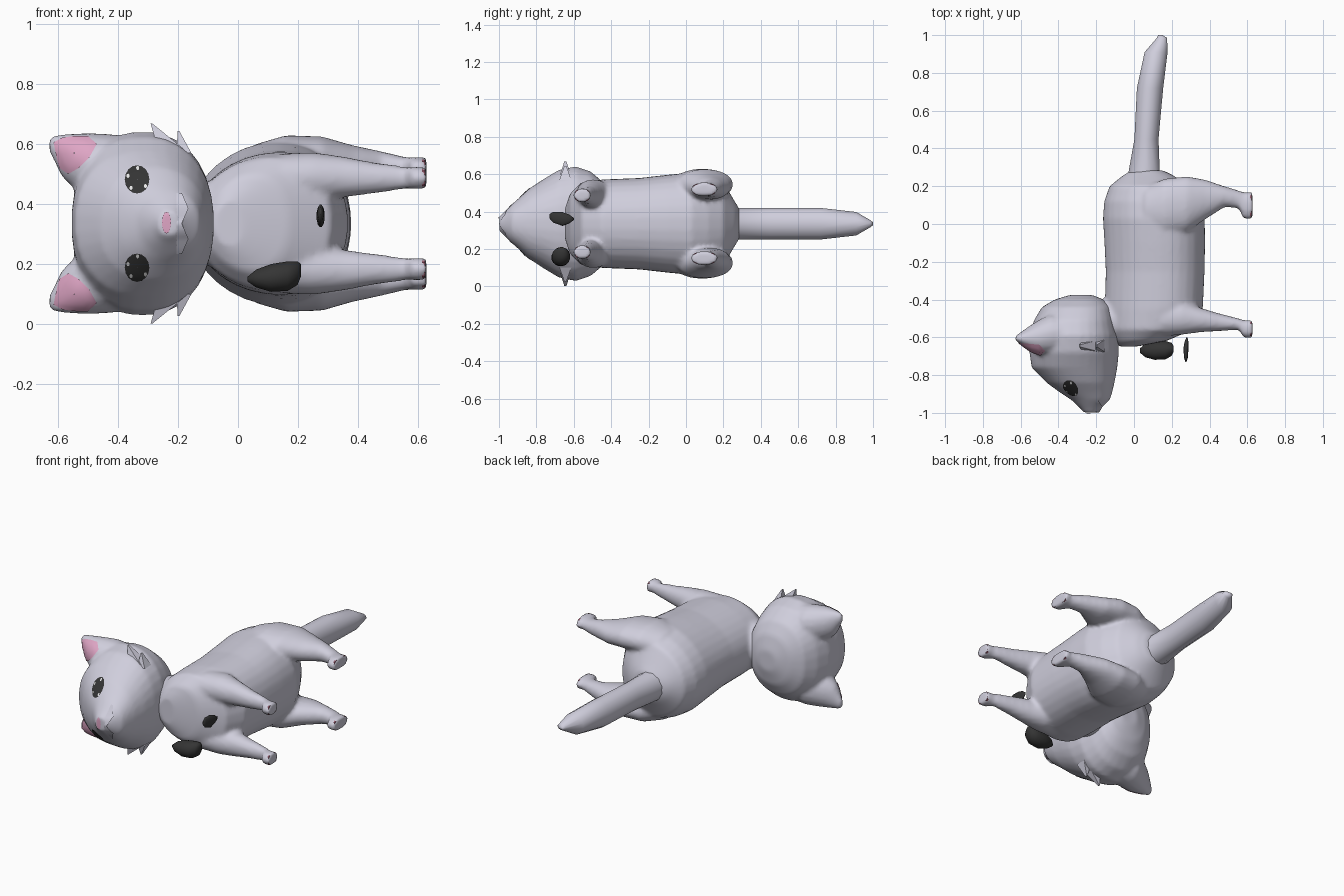
import bpy, bmesh, math
from mathutils import Vector
from mathutils.bvhtree import BVHTree

cube = bpy.data.objects.get("Cube")
if cube:
    bpy.data.objects.remove(cube, do_unlink=True)

MID = 0.335  # symmetry plane: the animal lies on its side, its own up is -x


def material(name, rgb):
    m = bpy.data.materials.new(name)
    m.use_nodes = True
    color = (*rgb, 1)
    m.diffuse_color = color
    bsdf = next(n for n in m.node_tree.nodes if n.type == 'BSDF_PRINCIPLED')
    bsdf.inputs["Base Color"].default_value = color
    bsdf.inputs["Roughness"].default_value = 0.8
    return m


FUR = material("grey fur", (0.63, 0.62, 0.72))
PINK = material("ear pink", (0.74, 0.38, 0.56))
PAD = material("paw pad mauve", (0.32, 0.11, 0.16))
BLACK = material("eye black", (0.035, 0.035, 0.035))
WHITE = material("eye shine", (0.8, 0.8, 0.8))


def loft(bm, axis, rings, n=16, power=2.0, egg=0.0):
    """Skin rings (t, c1, c2, h1, h2) along an axis, closed at both ends; egg widens one side."""
    loops = []
    for t, c1, c2, h1, h2 in rings:
        loop = []
        for i in range(n):
            a = 2 * math.pi * (i + 0.5) / n
            c, s = math.cos(a), math.sin(a)
            p = [c1 + h1 * math.copysign(abs(c) ** (2 / power), c),
                 c2 + h2 * (1 + egg * c) * math.copysign(abs(s) ** (2 / power), s)]
            p.insert("xyz".index(axis), t)
            loop.append(bm.verts.new(p))
        loops.append(loop)
    for a, b in zip(loops, loops[1:]):
        for i in range(n):
            j = (i + 1) % n
            bm.faces.new((a[i], a[j], b[j], b[i]))
    bm.faces.new(loops[0])
    bm.faces.new(loops[-1])


def finish(name, bm, mat, smooth=True, recalc=True):
    if recalc:
        bmesh.ops.recalc_face_normals(bm, faces=bm.faces)
    mesh = bpy.data.meshes.new(name)
    bm.to_mesh(mesh)
    bm.free()
    mesh.materials.append(mat)
    for p in mesh.polygons:
        p.use_smooth = smooth
    obj = bpy.data.objects.new(name, mesh)
    bpy.context.collection.objects.link(obj)
    return obj


def part(name, axis, rings, mat, n=16, power=2.0, smooth=True):
    bm = bmesh.new()
    loft(bm, axis, rings, n, power)
    return finish(name, bm, mat, smooth)


def fuse(obj, iterations):
    """Merge overlapping volumes into one soft skin."""
    remesh = obj.modifiers.new("fuse", 'REMESH')
    remesh.mode = 'VOXEL'
    remesh.voxel_size = 0.012
    remesh.use_smooth_shade = True
    soften = obj.modifiers.new("soften", 'SMOOTH')
    soften.factor = 0.5
    soften.iterations = iterations


def sided(rings, side):
    """Turn sideways offsets from the symmetry plane into world z."""
    return [(t, y, MID + side * off, hy, hz) for t, y, off, hy, hz in rings]


# Torso, neck and four legs, fused into one skin
TORSO = [(-0.648, -0.03, MID, 0.05, 0.08), (-0.62, 0.03, MID, 0.14, 0.16),
         (-0.56, 0.08, MID, 0.23, 0.22), (-0.45, 0.105, MID, 0.26, 0.235),
         (-0.25, 0.112, MID, 0.262, 0.243), (-0.1, 0.11, MID, 0.267, 0.26),
         (0.03, 0.105, MID, 0.27, 0.272), (0.12, 0.09, MID, 0.248, 0.255),
         (0.2, 0.08, MID, 0.21, 0.222), (0.26, 0.075, MID, 0.13, 0.12),
         (0.285, 0.07, MID, 0.08, 0.08)]
NECK = [(-0.25, -0.52, MID, 0.11, 0.11), (-0.12, -0.515, MID, 0.12, 0.135),
        (0.05, -0.47, MID, 0.15, 0.18)]
HIND = [(0.0, 0.07, 0.16, 0.07, 0.05), (0.06, 0.075, 0.19, 0.12, 0.075),
        (0.16, 0.085, 0.21, 0.155, 0.084), (0.28, 0.105, 0.21, 0.148, 0.08),
        (0.38, 0.13, 0.195, 0.104, 0.066), (0.48, 0.145, 0.19, 0.055, 0.05),
        (0.555, 0.13, 0.184, 0.047, 0.038), (0.58, 0.097, 0.184, 0.072, 0.037),
        (0.627, 0.097, 0.184, 0.072, 0.037)]
FRONT = [(0.05, -0.5, 0.13, 0.08, 0.07), (0.15, -0.5, 0.148, 0.095, 0.085),
         (0.25, -0.495, 0.155, 0.092, 0.082), (0.35, -0.508, 0.155, 0.065, 0.068),
         (0.45, -0.52, 0.152, 0.047, 0.052), (0.555, -0.53, 0.152, 0.03, 0.038),
         (0.58, -0.555, 0.152, 0.047, 0.037), (0.627, -0.555, 0.152, 0.047, 0.037)]
bm = bmesh.new()
loft(bm, 'y', TORSO, 32, 2.1, egg=0.12)
loft(bm, 'x', NECK, 24)
for side in (1, -1):
    for leg in (HIND, FRONT):
        loft(bm, 'x', sided(leg, side), 24, 2.1)
fuse(finish("body_and_legs", bm, FUR), 6)

# Thin paw soles, each with two pads
for label, leg in (("hind", HIND), ("front", FRONT)):
    x, y, off, hy, hz = leg[-1]
    for side, word in ((1, "upper"), (-1, "lower")):
        z = MID + side * off
        for k in (-1, 1):
            cy = y + k * hy * 0.43
            part(f"{label}_{word}_pad", 'x',
                 [(0.613, cy, z, hy * 0.42, hz * 0.8), (0.622, cy, z, hy * 0.42, hz * 0.78)],
                 PAD, n=12, power=2.8, smooth=False)

# Tail
part("tail", 'y', [(0.2, 0.075, MID, 0.11, 0.1), (0.28, 0.054, MID, 0.085, 0.088),
                   (0.45, 0.066, MID, 0.066, 0.087), (0.72, 0.085, MID, 0.072, 0.087),
                   (0.91, 0.117, MID, 0.063, 0.065), (0.985, 0.148, MID, 0.028, 0.02),
                   (1.0, 0.14, MID, 0.012, 0.008)], FUR, n=12)

# Head with ears, fused
SKULL = [(-0.376, -0.28, MID, 0.06, 0.06), (-0.4, -0.29, MID, 0.13, 0.15),
         (-0.44, -0.303, MID, 0.185, 0.22), (-0.51, -0.315, MID, 0.215, 0.28),
         (-0.59, -0.318, MID, 0.236, 0.307), (-0.68, -0.317, MID, 0.237, 0.288),
         (-0.76, -0.315, MID, 0.227, 0.24), (-0.84, -0.283, MID, 0.18, 0.187),
         (-0.89, -0.255, MID, 0.14, 0.14), (-0.93, -0.23, MID, 0.103, 0.105),
         (-0.975, -0.23, MID, 0.055, 0.06), (-0.998, -0.23, MID, 0.035, 0.04)]
EAR = [(-0.34, -0.575, 0.18, 0.09, 0.11), (-0.44, -0.585, 0.188, 0.11, 0.112),
       (-0.5, -0.6, 0.198, 0.095, 0.104), (-0.55, -0.605, 0.21, 0.068, 0.09),
       (-0.585, -0.605, 0.226, 0.043, 0.072), (-0.614, -0.605, 0.252, 0.022, 0.04),
       (-0.628, -0.605, 0.262, 0.014, 0.024)]
bm = bmesh.new()
loft(bm, 'y', SKULL, 32, 2.25)
for side in (1, -1):
    loft(bm, 'x', sided(EAR, side))
head = finish("head_and_ears", bm, FUR)
fuse(head, 4)

# Cheek tufts: flat blades of fur tapering to a point
BLADES = [[(-0.225, 0.25, 0.06, 0.045), (-0.288, 0.333, 0.004, 0.008)],
          [(-0.18, 0.235, 0.035, 0.045), (-0.198, 0.308, 0.004, 0.008)]]
for side, word in ((1, "left"), (-1, "right")):
    for blade in BLADES:
        part(word + "_cheek_tuft", 'z',
             [(MID + side * off, x, -0.645, hx, hy) for x, off, hx, hy in blade],
             FUR, n=4, smooth=False)

# Face details laid on the head surface
bpy.context.view_layer.update()
surface = BVHTree.FromObject(head, bpy.context.evaluated_depsgraph_get())


def on_face(x, z, lift):
    hit = surface.ray_cast(Vector((x, -2, z)), Vector((0, 1, 0)))[0]
    if hit is None:
        hit = surface.find_nearest(Vector((x, -0.62, z)))[0]
    return (hit.x, hit.y - lift, hit.z)


def face_patch(name, grid, mat, lift, rise=0.0, closed=True):
    """Patch from rows of (x, z) points dropped onto the face; each row may rise further."""
    bm = bmesh.new()
    rows = [[bm.verts.new(on_face(x, z, lift + rise * k)) for x, z in row]
            for k, row in enumerate(grid)]
    count = len(rows[0])
    for a, b in zip(rows, rows[1:]):
        for i in range(count if closed else count - 1):
            j = (i + 1) % count
            bm.faces.new((a[i], a[j], b[j], b[i]))
    bm.normal_update()
    if sum(f.normal.y for f in bm.faces) > 0:
        bmesh.ops.reverse_faces(bm, faces=bm.faces)
    finish(name, bm, mat, recalc=False)


def spread(outline, x, z):
    """Shrink an outline towards a centre in even steps."""
    return [[(x + k * (px - x), z + k * (pz - z)) for px, pz in outline]
            for k in (1, 0.8, 0.6, 0.4, 0.2, 0.02)]


def face_spot(name, x, z, rx, rz, mat, lift):
    turns = [2 * math.pi * i / 16 for i in range(16)]
    outline = [(x + rx * math.cos(a), z + rz * math.sin(a)) for a in turns]
    face_patch(name, spread(outline, x, z), mat, lift)


INNER_EAR = [(-0.614, 0.27), (-0.585, 0.286), (-0.54, 0.292), (-0.5, 0.292), (-0.47, 0.265),
             (-0.495, 0.22), (-0.53, 0.185), (-0.565, 0.165), (-0.595, 0.185), (-0.606, 0.23)]
for side, word in ((1, "left"), (-1, "right")):
    z = MID + side * 0.147
    face_spot(word + "_eye", -0.336, z, 0.041, 0.047, BLACK, 0.005)
    for dx, dz in ((-0.03, 0.012), (-0.02, -0.028), (0.002, 0.038), (0.028, -0.022)):
        face_spot(word + "_eye_shine", -0.336 + dx, z + dz, 0.005, 0.007, WHITE, 0.008)
    outline = [(x, MID + side * off) for x, off in INNER_EAR]
    face_patch(word + "_inner_ear", spread(outline, -0.545, MID + side * 0.235), PINK, 0.006)
face_spot("nose", -0.238, MID + 0.003, 0.015, 0.036, PINK, 0.005)

# Upper lip: a sloping flap of fur with a wavy lower edge
lip = [(abs(abs(i) - 6) / 6, MID + i * 0.0085) for i in range(-12, 13)]
face_patch("upper_lip", [[(-0.205, z) for _, z in lip],
                         [(-0.165 - 0.022 * bend, z) for bend, z in lip]],
           FUR, 0.0, rise=0.012, closed=False)

# Two loose dark shells in front of the chest
part("large_dark_shell", 'x', [(0.032, -0.67, 0.15, 0.012, 0.008), (0.06, -0.67, 0.152, 0.036, 0.03),
                               (0.11, -0.67, 0.154, 0.05, 0.047), (0.165, -0.668, 0.16, 0.05, 0.05),
                               (0.198, -0.664, 0.17, 0.036, 0.04), (0.21, -0.66, 0.18, 0.015, 0.02)],
     BLACK, n=16)
part("small_dark_shell", 'y', [(-0.73, 0.275, 0.375, 0.003, 0.012), (-0.71, 0.275, 0.37, 0.01, 0.03),
                               (-0.66, 0.275, 0.36, 0.014, 0.038), (-0.625, 0.278, 0.36, 0.011, 0.025),
                               (-0.6, 0.28, 0.36, 0.003, 0.006)], BLACK, n=12)
